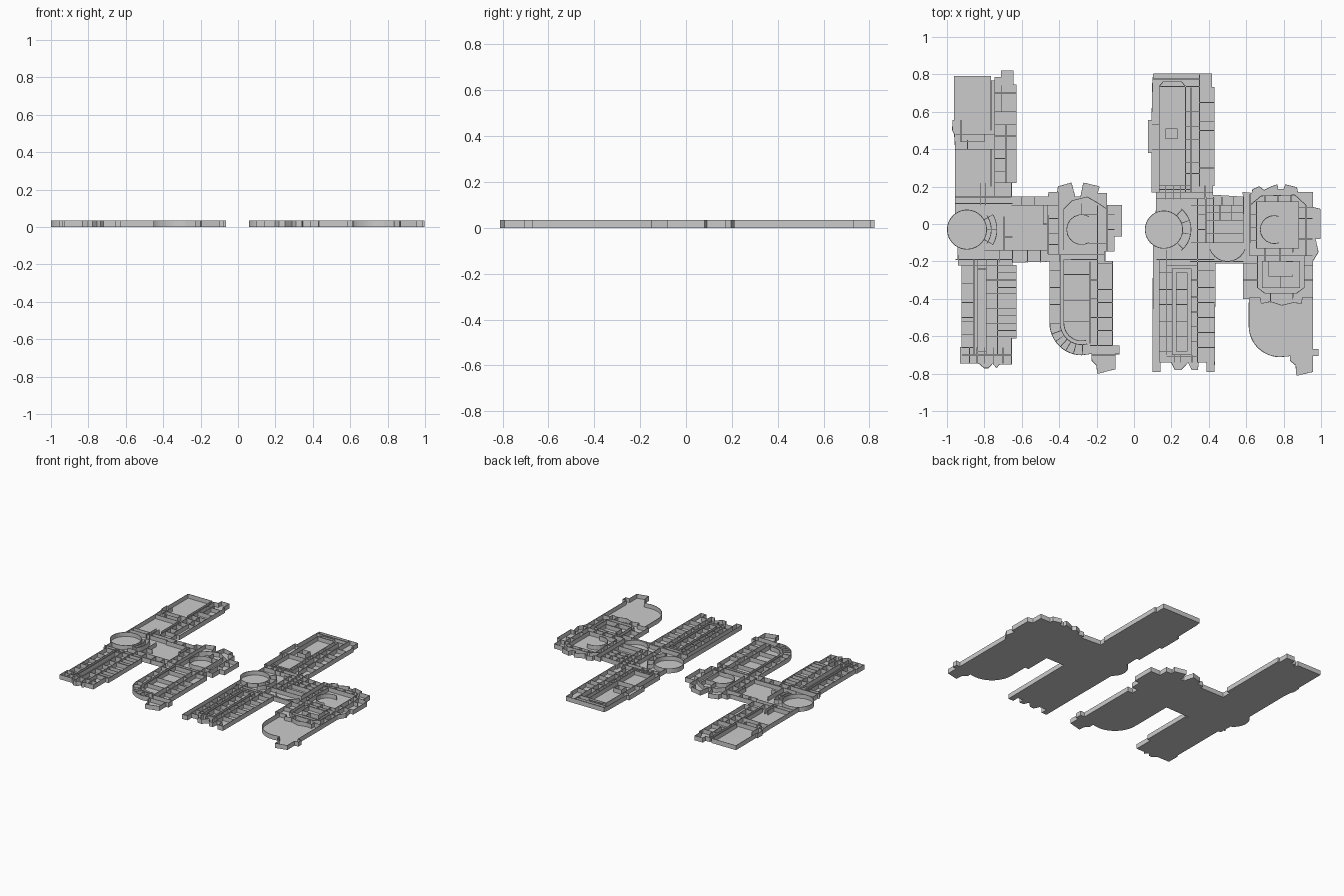
import bpy, bmesh
from math import cos, sin, radians

HEIGHT, FLOOR, THICK = 0.034, 0.003, 0.004


def arc(cx, cy, r, a0, a1, n=12):
    return [(cx + r * cos(radians(a0 + (a1 - a0) * i / n)),
             cy + r * sin(radians(a0 + (a1 - a0) * i / n))) for i in range(n + 1)]


def H(y, x0, x1):
    return [(x0, y), (x1, y)]


def V(x, y0, y1):
    return [(x, y0), (x, y1)]


def rungs(x0, x1, *ys):
    return [H(y, x0, x1) for y in ys]


def posts(y0, y1, *xs):
    return [V(x, y0, y1) for x in xs]


def rect(x0, y0, x1, y1):
    return [(x0, y0), (x1, y0), (x1, y1), (x0, y1), (x0, y0)]


def spokes(cx, cy, r0, r1, *angles):
    return [[(cx + r * cos(radians(a)), cy + r * sin(radians(a))) for r in (r0, r1)] for a in angles]


def finish(bm, name):
    me = bpy.data.meshes.new(name)
    bm.to_mesh(me)
    bm.free()
    ob = bpy.data.objects.new(name, me)
    bpy.context.collection.objects.link(ob)
    return ob


def floor(name, outline):
    bm = bmesh.new()
    f = bm.faces.new([bm.verts.new((x, y, 0)) for x, y in outline])
    ext = bmesh.ops.extrude_face_region(bm, geom=[f])
    for v in ext['geom']:
        if isinstance(v, bmesh.types.BMVert):
            v.co.z = FLOOR
    bmesh.ops.recalc_face_normals(bm, faces=bm.faces)
    bmesh.ops.triangulate(bm, faces=[f for f in bm.faces if len(f.verts) > 4])
    return finish(bm, name)


def walls(name, lines):
    bm = bmesh.new()
    for line in lines:
        lo = [bm.verts.new((x, y, 0)) for x, y in line]
        hi = [bm.verts.new((x, y, HEIGHT)) for x, y in line]
        for i in range(len(line) - 1):
            bm.faces.new((lo[i], lo[i + 1], hi[i + 1], hi[i]))
    bmesh.ops.remove_doubles(bm, verts=bm.verts, dist=1e-5)
    ob = finish(bm, name)
    mod = ob.modifiers.new("thickness", 'SOLIDIFY')
    mod.thickness = THICK
    mod.offset = 0
    return ob


# Left deck outline
left = [(-.96, .79), (-.765, .79), (-.765, .765), (-.745, .765), (-.745, .785), (-.71, .785),
        (-.71, .82), (-.645, .82), (-.645, .745), (-.63, .745), (-.63, .22), (-.655, .22),
        (-.655, .145), (-.46, .145), (-.455, .17), (-.41, .17), (-.405, .2), (-.335, .22),
        (-.315, .145), (-.285, .145), (-.27, .22), (-.185, .2), (-.195, .165), (-.145, .165),
        (-.145, .1), (-.065, .1), (-.065, -.065), (-.105, -.065), (-.105, -.145), (-.155, -.145),
        (-.155, -.2), (-.115, -.2), (-.115, -.65), (-.08, -.65), (-.08, -.695), (-.1, -.695),
        (-.1, -.775), (-.195, -.8), (-.2, -.755), (-.225, -.73), (-.225, -.693)]
left += arc(-.28, -.53, .17, 270, 180)
left += [(-.45, -.2), (-.65, -.205), (-.65, -.22), (-.63, -.22), (-.63, -.61), (-.655, -.61),
         (-.655, -.75), (-.72, -.75), (-.735, -.77), (-.755, -.745), (-.78, -.77), (-.8, -.77),
         (-.83, -.745), (-.86, -.745), (-.93, -.745), (-.93, -.66), (-.92, -.66), (-.92, -.22),
         (-.94, -.22)]
left += arc(-.893, -.03, .105, 242, 127)
left += [(-.955, .4), (-.96, .48), (-.97, .5), (-.97, .555), (-.96, .555)]

# Right deck outline
right = [(.1, .775), (.105, .803), (.415, .803), (.415, .73), (.43, .73), (.43, .205), (.42, .205),
         (.42, .155), (.585, .145), (.58, .17), (.63, .165), (.635, .185), (.67, .2), (.695, .18),
         (.735, .2), (.765, .21), (.77, .185), (.8, .185), (.81, .21), (.87, .195), (.875, .17),
         (.955, .17), (.955, .09), (.995, .08), (.995, -.08), (.97, -.08), (.985, -.15), (.955, -.2),
         (.955, -.67), (.985, -.67), (.985, -.705), (.955, -.705), (.955, -.79), (.87, -.81),
         (.865, -.755), (.835, -.73), (.835, -.705)]
right += arc(.78, -.545, .165, 270, 180)
right += [(.615, -.4), (.585, -.4), (.585, -.21), (.435, -.21), (.43, -.79), (.39, -.79), (.39, -.74),
          (.345, -.74), (.34, -.78), (.31, -.78), (.29, -.74), (.25, -.78), (.22, -.78), (.2, -.74),
          (.14, -.74), (.14, -.79), (.1, -.79)]
right += arc(.16, -.03, .1, 235, 115)
right += [(.12, .17), (.095, .17), (.095, .38), (.075, .38), (.075, .555), (.095, .555)]

for side, outline in (("left", left), ("right", right)):
    floor(side + "_deck_floor", outline)
    walls(side + "_deck_outer_wall", [outline + outline[:1]])

# Left deck: upper arm rooms
walls("left_upper_arm_walls",
      posts(.77, .5, -.765) + posts(.77, .14, -.745) + posts(.4, .2, -.765)
      + rungs(-.955, -.745, .48, .4) + [rect(-.925, .44, -.8, .48)]
      + posts(.555, .48, -.925) + posts(.4, .45, -.89)
      + rungs(-.745, -.63, .7, .6, .53, .47, .4, .22) + posts(.74, .6, -.71)
      + posts(.53, .22, -.685) + rungs(-.745, -.685, .35, .28) + rungs(-.955, -.655, .145)
      + posts(.22, .1, -.82, -.795))

# Left deck: round chamber and crossing corridor
c = (-.893, -.03)
walls("left_hub_walls",
      [arc(*c, .105, 127, -118, 24), arc(*c, .13, -35, 35, 8), arc(*c, .16, -30, 30, 8)]
      + spokes(*c, .105, .16, -30, 0, 30) + rungs(-.955, -.65, .11, -.19)
      + rungs(-.8, -.46, -.14) + [V(-.46, .1, -.16), H(.1, -.655, -.46), V(-.485, .1, 0), H(0, -.485, -.46)]
      + posts(-.14, -.205, -.72, -.65, -.57, -.5) + posts(.1, .145, -.6, -.53)
      + [V(-.695, .04, -.14), H(-.07, -.695, -.65)])

# Left deck: command room on the right
walls("left_command_room_walls",
      [[(-.405, .17), (-.405, -.16)], H(-.165, -.46, -.155),
       [(-.375, -.14), (-.375, .08), (-.33, .125), (-.25, .145), (-.19, .11), (-.145, .08)],
       arc(-.28, -.03, .08, 60, 300), H(-.105, -.24, -.15), V(-.195, .1, -.16), V(-.145, .1, -.145),
       H(.05, -.28, -.195), V(-.28, .05, .11)]
      + rungs(-.46, -.405, .1, .03, -.05, -.11) + rungs(-.145, -.105, .05, -.03))

# Left deck: lower left wing with bays
walls("left_lower_left_wing_walls",
      posts(-.19, -.7, -.855, -.835, -.79, -.73) + rungs(-.855, -.65, -.22) + rungs(-.835, -.79, -.24, -.68)
      + rungs(-.92, -.855, -.22, -.32, -.42, -.5, -.52, -.59, -.66)
      + rungs(-.79, -.63, -.3, -.37, -.45, -.53, -.6) + rungs(-.73, -.63, -.26, -.34, -.49, -.57)
      + rungs(-.92, -.655, -.7) + posts(-.66, -.745, -.88, -.84, -.8, -.75, -.7))

# Left deck: lower right wing with curved end
c = (-.28, -.53)
walls("left_lower_right_wing_walls",
      [V(-.395, -.165, -.53), V(-.375, -.19, -.53), arc(*c, .115, 180, 285), arc(*c, .095, 180, 285),
       V(-.195, -.165, -.65), V(-.235, -.2, -.64), H(-.19, -.375, -.195),
       H(-.65, -.235, -.115), H(-.7, -.225, -.1)]
      + spokes(*c, .115, .17, 180, 200, 215, 228, 240, 255, 272)
      + rungs(-.45, -.395, -.25, -.34, -.43) + rungs(-.195, -.115, -.21, -.35, -.42, -.5, -.57)
      + rungs(-.375, -.235, -.27, -.41, -.52) + rungs(-.235, -.195, -.3, -.4, -.5))

# Right deck: upper arm rooms
walls("right_upper_arm_walls",
      posts(.74, .17, .135, .275) + posts(.73, .17, .305) + posts(.8, .2, .35)
      + [[(.1, .775), (.35, .775)], [(.135, .735), (.155, .76), (.255, .76), (.275, .735)]]
      + rungs(.135, .35, .735) + rungs(.135, .305, .4, .205, .185) + [rect(.17, .455, .23, .51)]
      + rungs(.095, .135, .53, .4) + rungs(.275, .35, .6, .52, .45, .33, .27)
      + rungs(.35, .43, .65, .55, .5, .4, .3) + rungs(.12, .42, .17)
      + posts(.205, .13, .17, .21, .25, .38))

# Right deck: round chamber and corridor
c = (.16, -.03)
walls("right_hub_walls",
      [arc(*c, .1, 115, -125, 24), arc(*c, .145, -50, 50, 10), arc(.5, -.1, .1, 200, 340, 10)]
      + spokes(*c, .1, .145, -45, -10, 20, 48)
      + rungs(.12, .43, .135, -.19) + rungs(.305, .585, .1, -.1) + rungs(.39, .585, .06, .02, -.05)
      + posts(.145, -.1, .385, .425, .585) + posts(.1, .02, .46, .52)
      + posts(.145, .1, .47, .53) + posts(.135, -.19, .34) + rungs(.34, .385, .05, -.03)
      + [H(-.2, .3, .585)])

# Right deck: lower left wing with bays
walls("right_lower_left_wing_walls",
      posts(-.19, -.74, .135, .34) + [rect(.205, -.24, .305, -.7), rect(.225, -.26, .285, -.68)]
      + posts(-.14, -.7, .175)
      + rungs(.175, .34, -.22, -.71) + rungs(.34, .43, -.25, -.34, -.42, -.5, -.58, -.66)
      + rungs(.135, .205, -.26, -.35, -.43, -.52, -.6, -.68)
      + rungs(.225, .285, -.35, -.43, -.52, -.6) + rungs(.305, .34, -.3, -.39, -.47, -.55, -.63)
      + posts(-.7, -.74, .215, .25, .31))

# Right deck: command room and lower rooms above the open bay
walls("right_command_room_walls",
      [rect(.655, -.13, .88, .12), arc(.75, -.03, .075, 70, 290),
       [(.62, .16), (.62, -.17), (.955, -.17)], [(.62, .1), (.68, .15), (.86, .155), (.92, .1), (.92, -.17)],
       rect(.685, -.34, .885, -.2), rect(.72, -.28, .85, -.2),
       [(.66, -.17), (.66, -.34), (.7, -.37), (.87, -.37), (.91, -.34), (.91, -.17)],
       [(.615, -.395), (.675, -.395), (.68, -.425), (.73, -.415), (.79, -.435), (.85, -.42), (.895, -.425),
        (.9, -.395), (.955, -.395)]]
      + rungs(.585, .66, -.21, -.3) + rungs(.62, .655, .05, -.02, -.09) + rungs(.88, .955, .09, .03, -.08)
      + rungs(.91, .955, -.22, -.3) + posts(.155, .12, .7, .77, .84) + posts(-.13, -.2, .7, .78, .85)
      + posts(-.37, -.42, .73, .85) + posts(-.28, -.34, .785))
